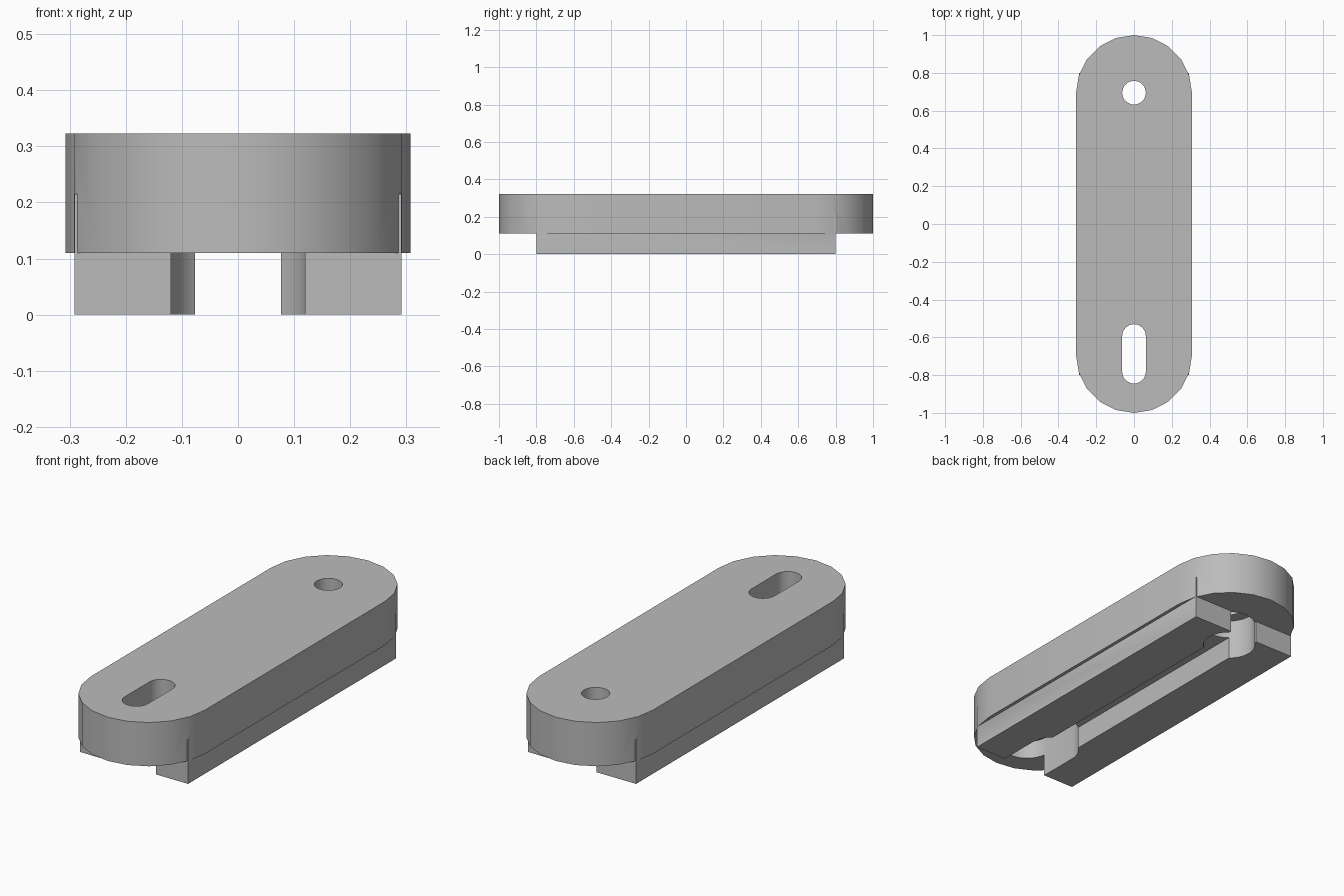
import bpy, bmesh, math

cube = bpy.data.objects.get("Cube")
if cube:
    bpy.data.objects.remove(cube, do_unlink=True)

grey = bpy.data.materials.new("plain grey")
grey.use_nodes = True
grey.diffuse_color = (0.5, 0.5, 0.5, 1)
grey.node_tree.nodes["Principled BSDF"].inputs["Base Color"].default_value = (0.5, 0.5, 0.5, 1)


def prism(name, outline, z0, z1):
    """Extrude a flat outline from z0 to z1."""
    bm = bmesh.new()
    face = bm.faces.new([bm.verts.new((x, y, z0)) for x, y in outline])
    top = bmesh.ops.extrude_face_region(bm, geom=[face])["geom"]
    bmesh.ops.translate(bm, vec=(0, 0, z1 - z0),
                        verts=[v for v in top if isinstance(v, bmesh.types.BMVert)])
    bmesh.ops.recalc_face_normals(bm, faces=bm.faces)
    mesh = bpy.data.meshes.new(name)
    bm.to_mesh(mesh)
    bm.free()
    mesh.materials.append(grey)
    obj = bpy.data.objects.new(name, mesh)
    bpy.context.collection.objects.link(obj)
    return obj


def stadium(y0, y1, r, half):
    """Rounded slot outline along y; half = segments per round end."""
    pts = []
    for cy, start in ((y1, 0), (y0, math.pi)):
        for i in range(half + 1):
            a = start + math.pi * i / half
            pts.append((r * math.cos(a), cy + r * math.sin(a)))
    return pts


def circle(cy, r, n):
    return [(r * math.cos(math.tau * i / n), cy + r * math.sin(math.tau * i / n))
            for i in range(n)]


def rect(hx, hy):
    return [(-hx, -hy), (hx, -hy), (hx, hy), (-hx, hy)]


def boolean(target, tool, operation):
    tool.hide_render = True
    mod = target.modifiers.new("boolean", 'BOOLEAN')
    mod.operation, mod.solver, mod.object = operation, 'EXACT', tool
    bpy.context.view_layer.objects.active = target
    bpy.ops.object.modifier_apply(modifier=mod.name)
    bpy.data.objects.remove(tool, do_unlink=True)


# Rounded plate, joined with the rail block under it
plate = prism("slotted_plate", stadium(-0.693, 0.693, 0.307, 10), 0.11, 0.323)
rails = prism("rail_block", rect(0.291, 0.8), 0, 0.215)

# Central groove splits the block into two rails
boolean(rails, prism("groove", rect(0.077, 0.9), -0.1, 0.11), 'DIFFERENCE')
boolean(plate, rails, 'UNION')

# Counterbores from below, then the through hole and slot
cuts = [
    ("hole_counterbore", circle(0.695, 0.121, 40), 0.2),
    ("slot_counterbore", stadium(-0.782, -0.593, 0.121, 20), 0.2),
    ("round_hole", circle(0.695, 0.0625, 32), 0.5),
    ("long_slot", stadium(-0.782, -0.593, 0.0625, 16), 0.5),
]
for name, outline, top in cuts:
    boolean(plate, prism(name, outline, -0.1, top), 'DIFFERENCE')

# Smooth the curved walls, keep the edges sharp
bpy.ops.object.select_all(action='DESELECT')
plate.select_set(True)
bpy.context.view_layer.objects.active = plate
bpy.ops.object.shade_smooth_by_angle(angle=math.radians(30))
